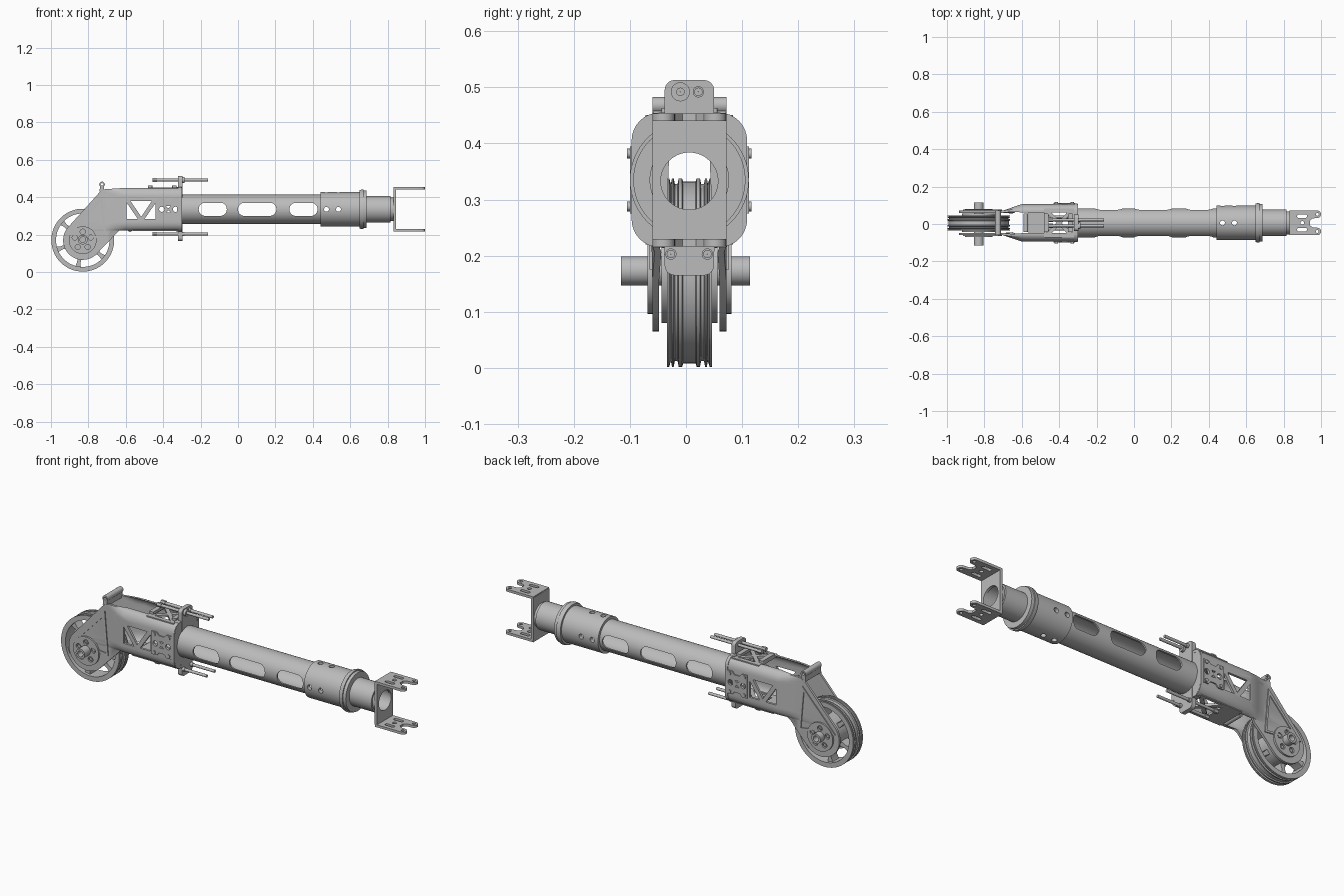
import bpy, bmesh, math
from mathutils import Vector

if "Cube" in bpy.data.objects:
    bpy.data.objects.remove(bpy.data.objects["Cube"])

YC = 0.006            # centre plane of the assembly
ZT = 0.335            # height of the main tube axis
WX, WZ = -0.83, 0.17  # wheel centre
grey = bpy.data.materials.new("metal_grey")
grey.diffuse_color = (0.5, 0.5, 0.5, 1)
grey.use_nodes = True
grey.node_tree.nodes["Principled BSDF"].inputs["Base Color"].default_value = grey.diffuse_color


def finish(name, bm, angle=32):
    bmesh.ops.remove_doubles(bm, verts=bm.verts, dist=1e-5)
    bmesh.ops.recalc_face_normals(bm, faces=bm.faces)
    me = bpy.data.meshes.new(name)
    bm.to_mesh(me)
    bm.free()
    me.materials.clear()
    me.materials.append(grey)
    ob = bpy.data.objects.new(name, me)
    bpy.context.collection.objects.link(ob)
    smooth(ob, angle)
    return ob


def smooth(ob, angle=32):
    bpy.ops.object.select_all(action='DESELECT')
    ob.select_set(True)
    bpy.context.view_layer.objects.active = ob
    bpy.ops.object.shade_smooth_by_angle(angle=math.radians(angle))


# Flat outlines in plate coordinates
def arc(u, v, r, a0=0, a1=360, n=24):
    full = a1 - a0 == 360
    k = n if full else n + 1
    return [(u + r * math.cos(math.radians(a0 + (a1 - a0) * i / n)),
             v + r * math.sin(math.radians(a0 + (a1 - a0) * i / n))) for i in range(k)]


def rrect(u0, u1, v0, v1, r):
    return (arc(u1 - r, v1 - r, r, 0, 90, 8) + arc(u0 + r, v1 - r, r, 90, 180, 8)
            + arc(u0 + r, v0 + r, r, 180, 270, 8) + arc(u1 - r, v0 + r, r, 270, 360, 8))


MAP = {'XZ': lambda u, v, w: (u, w, v), 'YZ': lambda u, v, w: (w, u, v), 'XY': lambda u, v, w: (u, v, w)}


def plate_bm(plane, loops, w, t):
    """Outline with holes, thickness t, centred at offset w along its normal."""
    cu = bpy.data.curves.new("outline", 'CURVE')
    cu.dimensions, cu.fill_mode, cu.extrude = '2D', 'BOTH', t / 2
    for pts in loops:
        sp = cu.splines.new('POLY')
        sp.points.add(len(pts) - 1)
        for p, (u, v) in zip(sp.points, pts):
            p.co = (u, v, 0, 1)
        sp.use_cyclic_u = True
    ob = bpy.data.objects.new("outline", cu)
    bpy.context.collection.objects.link(ob)
    bpy.context.view_layer.update()
    me = bpy.data.meshes.new_from_object(ob.evaluated_get(bpy.context.evaluated_depsgraph_get()))
    bm = bmesh.new()
    bm.from_mesh(me)
    for v in bm.verts:
        v.co = MAP[plane](v.co.x, v.co.y, v.co.z + w)
    bpy.data.objects.remove(ob)
    bpy.data.curves.remove(cu)
    bpy.data.meshes.remove(me)
    bmesh.ops.remove_doubles(bm, verts=bm.verts, dist=1e-5)
    return bm


def plate(name, plane, loops, w, t):
    return finish(name, plate_bm(plane, loops, w, t))


def lathe(name, prof, axis, c, n=48):
    """Revolve a closed (along, radius) profile about X or Y through c."""
    bm = bmesh.new()
    rings = []
    for i in range(n):
        a = 2 * math.pi * i / n
        ring = []
        for s, r in prof:
            p, q = r * math.cos(a), r * math.sin(a)
            ring.append(bm.verts.new(Vector(c) + Vector((s, p, q) if axis == 'X' else (p, s, q))))
        rings.append(ring)
    m = len(prof)
    for i in range(n):
        A, B = rings[i], rings[(i + 1) % n]
        for j in range(m):
            bm.faces.new((A[j], A[(j + 1) % m], B[(j + 1) % m], B[j]))
    return finish(name, bm)


def tube(name, s0, s1, ro, ri, axis, c, n=48):
    return lathe(name, [(s0, ri), (s0, ro), (s1, ro), (s1, ri)], axis, c, n)


def cut(ob, cutters):
    for c in cutters:
        m = ob.modifiers.new("cut", 'BOOLEAN')
        m.operation, m.solver, m.object = 'DIFFERENCE', 'EXACT', c
        bpy.context.view_layer.objects.active = ob
        bpy.ops.object.modifier_apply(modifier=m.name)
        bpy.data.objects.remove(c)
    smooth(ob)


# Main tube with side slots
axis_c = (0, 0, ZT)
main = tube("main_tube", -0.32, 0.46, 0.078, 0.07, 'X', axis_c, 64)
cut(main, [plate("cutter", 'XZ', [rrect(a, b, 0.3, 0.37, 0.034)], 0, 0.4)
           for a, b in ((-0.21, -0.06), (0.0, 0.205), (0.275, 0.425))])

# End collar with cross holes, flange, inner tube
collar = tube("collar", 0.44, 0.655, 0.092, 0.071, 'X', axis_c, 64)
cut(collar, [plate("cutter", p, [arc(x, v, 0.013)], w, 0.4)
             for x in (0.473, 0.537) for p, v, w in (('XZ', ZT, 0), ('XY', 0, ZT))])
lathe("flange", [(0.65, 0.068), (0.65, 0.102), (0.662, 0.106), (0.672, 0.106), (0.672, 0.1),
                 (0.688, 0.1), (0.688, 0.068)], 'X', axis_c, 64)
lathe("inner_tube", [(0.58, 0.055), (0.58, 0.071), (0.815, 0.071), (0.815, 0.062), (0.835, 0.062),
                     (0.835, 0.055)], 'X', axis_c)

# Fork bracket at the far end
plate("bracket_plate", 'YZ', [rrect(-0.066, 0.066, 0.225, 0.448, 0.004), arc(0, ZT - 0.002, 0.051, n=40)], 0.838, 0.014)
half = [(0.832, 0.066), (0.935, 0.066)] + arc(0.98, 0.046, 0.02, 80, -90, 10) + [(0.955, 0.024), (0.94, 0.012)]
fork = half + [(x, -y) for x, y in reversed(half)]
holes = [rrect(0.872, 0.925, s * 0.036 - 0.009, s * 0.036 + 0.009, 0.008) for s in (-1, 1)]
holes += [arc(0.98, s * 0.046, 0.008, n=12) for s in (-1, 1)] + [arc(0.9, 0, 0.01, n=12)]
for nm, z in (("upper_fork", 0.447), ("lower_fork", 0.223)):
    plate(nm, 'XY', [fork] + holes, z, 0.013)

# Clamp plate around the tube, with bolt tabs
plate("clamp_plate", 'YZ', [rrect(-0.103, 0.103, 0.215, 0.455, 0.05), arc(0, ZT, 0.077, n=40)], -0.309, 0.016)
plate("clamp_tabs", 'YZ', [rrect(-0.044, 0.044, 0.165, 0.513, 0.018), arc(0, ZT, 0.077, n=40)], -0.309, 0.022)
for z in (0.222, 0.447):
    plate("clamp_ledge", 'XY', [rrect(-0.33, -0.3, -0.066, 0.066, 0.004)], z, 0.014)

# Long adjusting bolts
for y, z, r in ((-0.016, 0.492, 0.017), (0.016, 0.492, 0.01), (-0.033, 0.203, 0.01), (0.032, 0.203, 0.01)):
    tube("long_bolt", -0.45, -0.16, 0.0075, 0.0005, 'X', (0, y, z), 16)
    tube("bolt_head", -0.457, -0.432, 0.012, 0.0005, 'X', (0, y, z), 6)
    tube("bolt_washer", -0.3, -0.285, r, 0.0005, 'X', (0, y, z), 20)

# Side arms: one plate each, flared outward and rounded at the long edges
arm = ([(-0.30, 0.45), (-0.60, 0.45), (-0.715, 0.442), (-0.735, 0.432)]
       + arc(WX, WZ, 0.105, 143, 312, 24) + [(-0.635, 0.222), (-0.30, 0.222)])
windows = [[(-0.575, 0.38), (-0.46, 0.38), (-0.5175, 0.295)],
           [(-0.595, 0.37), (-0.595, 0.283), (-0.535, 0.283)],
           [(-0.44, 0.37), (-0.44, 0.283), (-0.5, 0.283)],
           rrect(-0.425, -0.325, 0.3, 0.37, 0.005)]


def flare(x, z):
    k = min(1, max(0, (x + 0.70) / 0.10))
    t = min(1, max(0, (abs(z - ZT) - 0.07) / 0.046))
    return 0.034 * k - 0.042 * (1 - math.sqrt(1 - t * t)) * k


for s in (-1, 1):
    bm = plate_bm('XZ', [arm] + windows, s * 0.06, 0.012)
    cuts = [((x, 0, 0), (1, 0, 0)) for x in (-0.70, -0.65, -0.60)]
    cuts += [((0, 0, ZT + d * e), (0, 0, 1)) for e in (-1, 1) for d in (0.07, 0.084, 0.096, 0.105, 0.111, 0.1145)]
    for co, no in cuts:
        bmesh.ops.bisect_plane(bm, geom=bm.verts[:] + bm.edges[:] + bm.faces[:], plane_co=co, plane_no=no)
    for v in bm.verts:
        v.co.y += s * flare(v.co.x, v.co.z)
    finish("side_arm", bm)

    # Raised triangular rib, bearing disc, side clamp pad with screws
    plate("arm_rib", 'XZ', [[(-0.725, 0.405), (-0.915, 0.2), (-0.705, 0.175)],
                            [(-0.733, 0.375), (-0.89, 0.208), (-0.716, 0.187)]], s * 0.067, 0.008)
    bolts = [(WX + 0.045 * math.cos(a), WZ + 0.045 * math.sin(a)) for a in
             [math.radians(90 + 72 * i) for i in range(5)]]
    plate("bearing_disc", 'XZ', [arc(WX, WZ, 0.074, n=40)] + [arc(u, v, 0.014, n=16) for u, v in bolts], s * 0.068, 0.014)
    for u, v in bolts:
        tube("hub_bolt", -0.004, 0.004, 0.009, 0.0005, 'Y', (u, s * 0.068, v), 6)
    pad = [(-0.43, 0.395), (-0.40, 0.395), (-0.387, 0.38), (-0.357, 0.38), (-0.344, 0.395), (-0.315, 0.395)]
    pad += [(x, 2 * ZT - z) for x, z in reversed(pad)]
    plate("side_pad", 'XZ', [pad, arc(-0.408, ZT, 0.014), arc(-0.334, ZT, 0.014)]
          + [[(-0.385, 0.318), (-0.36, 0.318), (-0.372, 0.33)], [(-0.385, 0.352), (-0.36, 0.352), (-0.372, 0.34)]],
          s * 0.1, 0.012)
    for x in (-0.415, -0.33):
        for z in (0.288, 0.382):
            tube("pad_screw", -0.006, 0.006, 0.009, 0.0005, 'Y', (x, s * 0.105, z), 12)

# Truss panels across the arms, floor panel
xm, a, b = -0.4, 0.068, 0.052
truss = [rrect(-0.48, -0.32, -0.078, 0.078, 0.004)]
for s in (-1, 1):
    truss.append([(xm - 0.052, s * 0.066), (xm + 0.052, s * 0.066), (xm, s * 0.013)])
    truss.append([(xm + s * 0.068, -0.052), (xm + s * 0.068, 0.052), (xm + s * 0.014, 0)])
plate("top_truss", 'XY', truss, 0.445, 0.012)
plate("bottom_truss", 'XY', truss, 0.226, 0.012)
plate("floor_panel", 'XY', [rrect(-0.565, -0.478, -0.078, 0.078, 0.004)], 0.226, 0.012)
for x in (-0.47, -0.34):
    plate("top_block", 'XY', [rrect(x - 0.012, x + 0.012, -0.05, 0.05, 0.004)], 0.456, 0.014)
tube("floor_lug", -0.05, 0.05, 0.012, 0.005, 'Y', (-0.578, 0, 0.226), 20)

# Cross tube on top of the arms
tube("cross_tube", -0.066, 0.066, 0.015, 0.007, 'Y', (-0.727, 0, 0.468), 24)
plate("cross_tube_web", 'XZ', [[(-0.74, 0.43), (-0.715, 0.43), (-0.716, 0.46), (-0.738, 0.46)]], 0, 0.13)

# Grooved wheel: rim, spokes, hub, axle
hp = [(0.0, 0.162), (0.011, 0.162), (0.013, 0.168), (0.019, 0.168), (0.021, 0.158), (0.026, 0.158),
      (0.028, 0.168), (0.031, 0.168), (0.033, 0.158), (0.036, 0.168), (0.04, 0.168), (0.04, 0.143)]
lathe("wheel_rim", [(-y, r) for y, r in reversed(hp[1:])] + hp, 'Y', (WX, 0, WZ), 72)
for i in range(6):
    an = math.radians(20 + 60 * i)
    ca, sa = math.cos(an), math.sin(an)
    pts = [(0.05, -0.018), (0.12, -0.009), (0.148, -0.016), (0.148, 0.016), (0.12, 0.009), (0.05, 0.018)]
    plate("wheel_spoke", 'XZ', [[(WX + r * ca - q * sa, WZ + r * sa + q * ca) for r, q in pts]], 0, 0.05)
tube("wheel_hub", -0.05, 0.05, 0.09, 0.02, 'Y', (WX, 0, WZ))
tube("axle", -0.122, 0.108, 0.026, 0.015, 'Y', (WX, 0, WZ + 0.003), 32)

# Shift everything to the centre plane
for ob in bpy.data.objects:
    ob.location.y += YC
    ob.select_set(False)
